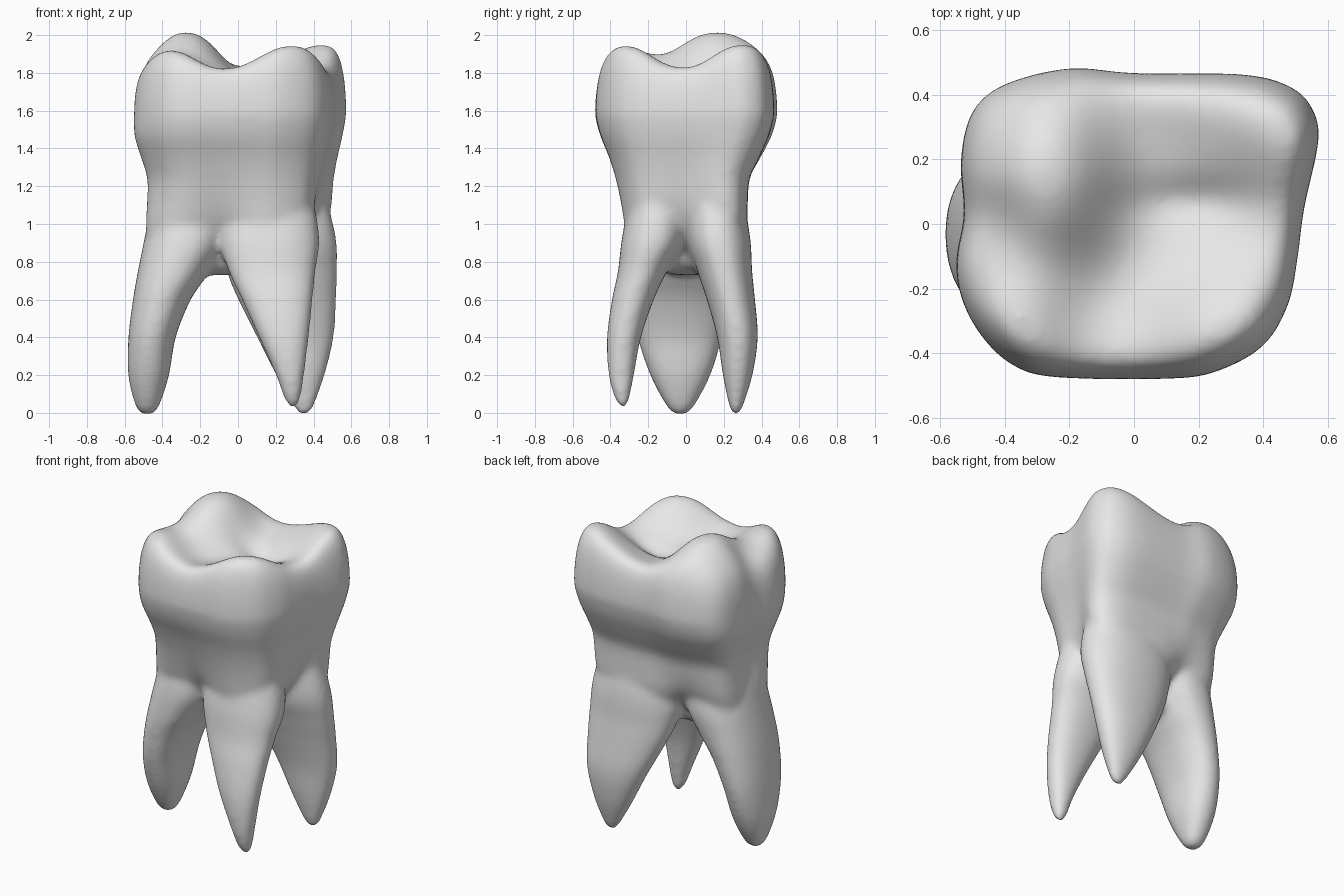
import bpy
import bmesh
import math

SEGMENTS = 72
cube = bpy.data.objects.get("Cube")
if cube:
    bpy.data.objects.remove(cube)


def spline(points, steps, closed=False):
    """Smooth curve through tuples of any length."""
    count = len(points)
    result = []
    for i in range(count if closed else count - 1):
        if closed:
            a, b, c, d = (points[(i + k) % count] for k in (-1, 0, 1, 2))
        else:
            a, b, c, d = (points[min(max(i + k, 0), count - 1)] for k in (-1, 0, 1, 2))
        for step in range(steps):
            t = step / steps
            result.append(tuple(
                q + t * ((r - p) + t * ((2 * p - 5 * q + 4 * r - s) + t * (3 * q - p - 3 * r + s))) / 2
                for p, q, r, s in zip(a, b, c, d)))
    if not closed:
        result.append(points[-1])
    return result


def loft(bm, rings):
    """Skin a stack of rings and close both ends."""
    loops = [[bm.verts.new(co) for co in ring] for ring in rings]
    for lower, upper in zip(loops, loops[1:]):
        for i in range(len(lower)):
            j = (i + 1) % len(lower)
            bm.faces.new((lower[i], lower[j], upper[j], upper[i]))
    bm.faces.new(list(reversed(loops[0])))
    bm.faces.new(loops[-1])


def root_ring(z, x0, x1, y0, y1):
    """Slightly squared oval filling the given bounds."""
    ring = []
    for i in range(SEGMENTS):
        angle = math.tau * i / SEGMENTS
        c, s = math.cos(angle), math.sin(angle)
        ring.append(((x0 + x1) / 2 + (x1 - x0) / 2 * math.copysign(abs(c) ** 0.9, c),
                     (y0 + y1) / 2 + (y1 - y0) / 2 * math.copysign(abs(s) ** 0.9, s), z))
    return ring


# Widest outline of the crown, counterclockwise
outline = spline([
    (.575, .26), (.56, .35), (.5, .42), (.35, .465), (0, .47), (-.2, .485),
    (-.4, .435), (-.5, .35), (-.535, .2), (-.525, .03), (-.55, -.12),
    (-.53, -.24), (-.47, -.35), (-.38, -.435), (-.25, -.475), (.1, -.48),
    (.25, -.46), (.4, -.38), (.48, -.25), (.51, -.1), (.53, .05)], 5, closed=True)

# Directions of the hollows between neighbouring roots
hollows = [math.radians(a) for a in (-5, 125, 250)]


def body_ring(z, x0, x1, y0, y1, depth):
    """Crown outline stretched to the given bounds, pressed in between the roots."""
    ring = []
    for x, y in outline:
        x *= x1 / .575 if x > 0 else x0 / -.55
        y *= y1 / .485 if y > 0 else y0 / -.48
        angle = math.atan2(y, x)
        press = sum(math.exp(-(math.remainder(angle - h, math.tau) / .45) ** 2) for h in hollows)
        ring.append((x * (1 - depth * press), y * (1 - depth * press), z))
    return ring


# Cusps and the side notch: centre, height, spread
cusps = [
    (-.26, .15, .25, .15, .2),
    (-.37, -.33, .12, .14, .14),
    (.29, -.33, .155, .17, .16),
    (.53, .32, .17, .26, .17),
    (-.52, .02, -.05, .12, .07),
]
SHOULDER = 1.58


def chewing_height(x, y, s):
    height = 1.755 + 0.17 * s ** 4
    for cx, cy, amount, sx, sy in cusps:
        q = ((x - cx) / sx) ** 2 / 2 + ((y - cy) / sy) ** 2 / 2
        height += amount * math.exp(-q ** 1.15)
    # Groove running across the middle to the side
    height -= 0.04 * math.exp(-((y - .07) / .07) ** 2 - ((x - .17) / .2) ** 2)
    return SHOULDER + (height - SHOULDER) * math.sqrt(max(0, 1 - s ** 8))


bm = bmesh.new()

# Trunk, neck and crown walls: height, x and y bounds, hollow depth
walls = spline([
    (.73, -.16, .06, -.07, .07, 0),
    (.82, -.4, .36, -.25, .25, .45),
    (.92, -.48, .49, -.315, .315, .34),
    (1.02, -.488, .516, -.335, .335, .2),
    (1.12, -.482, .516, -.35, .338, .11),
    (1.24, -.481, .517, -.375, .348, .055),
    (1.35, -.513, .53, -.408, .4, .025),
    (1.45, -.545, .55, -.447, .447, .005),
    (1.52, -.552, .563, -.468, .47, 0),
    (SHOULDER, -.551, .573, -.48, .483, 0)], 4)
body = [body_ring(*row) for row in walls]

# Rounded rim and chewing surface, closing toward the middle
for k in range(1, 40):
    s = 1 - (k / 40) ** 1.6
    body.append([(x * s, y * s, chewing_height(x * s, y * s, s)) for x, y, z in body_ring(*walls[-1])])
loft(bm, body)

# Broad side root, back root and thin front root, tops hidden in the trunk
roots = [
    [(-.011, -.5, -.46, -.05, -.01),
     (.03, -.54, -.42, -.1, .04),
     (.2, -.581, -.365, -.19, .13),
     (.4, -.58, -.33, -.258, .19),
     (.6, -.556, -.25, -.29, .22),
     (.75, -.53, -.15, -.3, .24),
     (.95, -.49, -.05, -.29, .25),
     (1.3, -.42, -.05, -.22, .18)],
    [(-.011, .33, .37, .25, .28),
     (.03, .295, .4, .23, .3),
     (.2, .2, .46, .195, .352),
     (.4, .1, .507, .165, .38),
     (.6, 0, .52, .11, .365),
     (.75, -.06, .525, .06, .35),
     (.95, -.1, .515, 0, .337),
     (1.3, -.05, .42, 0, .27)],
    [(.027, .275, .305, -.345, -.32),
     (.07, .245, .33, -.375, -.3),
     (.2, .2, .35, -.41, -.275),
     (.4, .11, .375, -.418, -.238),
     (.6, .02, .395, -.392, -.17),
     (.75, -.05, .41, -.36, -.1),
     (.95, -.1, .43, -.335, 0),
     (1.3, -.05, .36, -.26, 0)],
]
for rows in roots:
    loft(bm, [root_ring(*row) for row in spline(rows, 5)])

bmesh.ops.recalc_face_normals(bm, faces=bm.faces)
mesh = bpy.data.meshes.new("tooth")
bm.to_mesh(mesh)
bm.free()
tooth = bpy.data.objects.new("tooth", mesh)
bpy.context.collection.objects.link(tooth)

# Fuse the roots into the body and soften the joins
remesh = tooth.modifiers.new("fuse", 'REMESH')
remesh.mode = 'VOXEL'
remesh.voxel_size = 0.016
soften = tooth.modifiers.new("soften", 'SMOOTH')
soften.factor = 0.5
soften.iterations = 18
bpy.context.view_layer.update()
graph = bpy.context.evaluated_depsgraph_get()
fused = bpy.data.meshes.new_from_object(tooth.evaluated_get(graph))
tooth.modifiers.clear()
tooth.data = fused
for face in fused.polygons:
    face.use_smooth = True

# Plain enamel colour
enamel = bpy.data.materials.new("light grey enamel")
enamel.use_nodes = True
colour = (0.8, 0.8, 0.8, 1)
enamel.diffuse_color = colour
enamel.node_tree.nodes["Principled BSDF"].inputs["Base Color"].default_value = colour
fused.materials.clear()
fused.materials.append(enamel)
